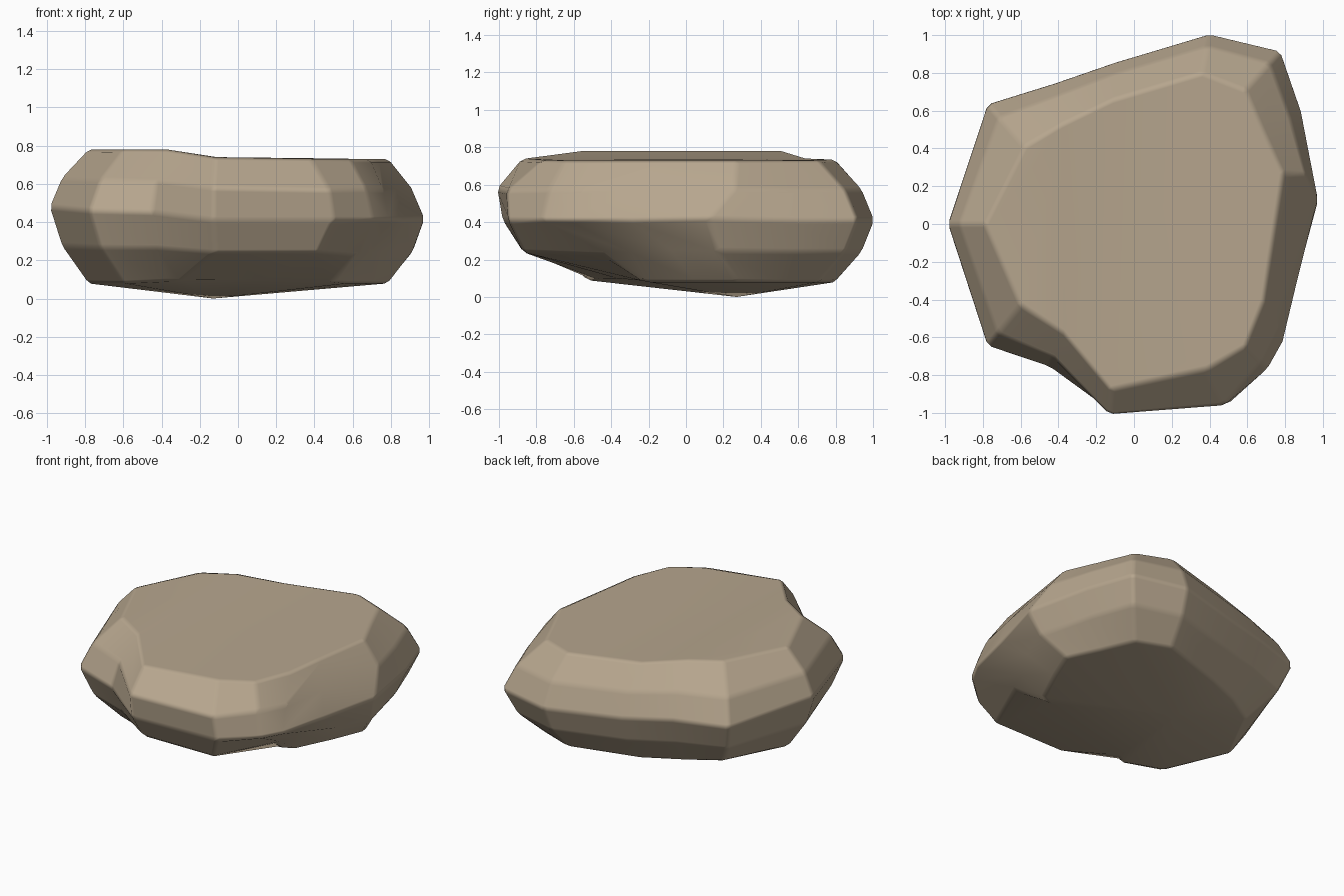
import bpy, bmesh
from mathutils import Vector

if "Cube" in bpy.data.objects:
    bpy.data.objects.remove(bpy.data.objects["Cube"])

# Columns round the rock: mid x,y,z | top rim x,y,z | bottom rim x,y,z
COLUMNS = [
    (-.45, -.76, .45, -.37, -.58, .78, -.37, -.53, .09),
    (-.78, -.65, .46, -.60, -.43, .78, -.60, -.43, .08),
    (-.99, .00, .48, -.79, .00, .78, -.79, .00, .08),
    (-.78, .64, .45, -.58, .41, .78, -.58, .41, .08),
    (-.42, .75, .45, -.38, .53, .78, -.37, .54, .08),
    (-.10, .86, .42, -.11, .66, .74, -.10, .66, .07),
    (.40, 1.01, .41, .36, .80, .735, .36, .80, .08),
    (.78, .92, .41, .59, .71, .73, .59, .71, .08),
    (.89, .60, .41, .69, .48, .73, .69, .48, .08),
    (.98, .12, .42, .79, .27, .73, .79, .27, .08),
    (.87, -.30, .41, .73, -.12, .73, .70, .05, .08),
    (.79, -.63, .41, .69, -.40, .73, .58, -.20, .08),
    (.71, -.77, .41, .59, -.65, .73, .50, -.25, .09),
    (.50, -.95, .41, .38, -.77, .73, .14, -.37, .10),
    (-.13, -.98, .41, -.12, -.88, .74, -.30, -.50, .10),
]
# Undercut at the front right corner, and the overhanging front brow
LOWER = {10: (.82, -.08, .25), 11: (.69, -.30, .24), 12: (.61, -.44, .23),
         13: (.42, -.87, .24), 14: (-.12, -.87, .24)}
UPPER = {13: (.48, -.96, .57), 14: (-.13, -1.01, .58), 9: (.91, .26, .58)}


def between(mid, rim):
    """Point on the rounded flank between the widest line and a rim."""
    p = mid.lerp(rim, .32)
    p.z = mid.z + (rim.z - mid.z) * .51
    return p


bm = bmesh.new()
rings = [[] for _ in range(5)]
for i, c in enumerate(COLUMNS):
    mid, top, bot = Vector(c[:3]), Vector(c[3:6]), Vector(c[6:])
    upper = UPPER.get(i, between(mid, top))
    lower = LOWER.get(i, between(mid, bot))
    for ring, p in zip(rings, (bot, lower, mid, upper, top)):
        ring.append(bm.verts.new(p))

# Flanks
n = len(COLUMNS)
for a, b in zip(rings, rings[1:]):
    for i in range(n):
        j = (i + 1) % n
        bm.faces.new((a[i], a[j], b[j], b[i]))

# Top: raised left part, sloping step, lower right part
top = rings[4]
bm.faces.new(top[0:5])
bm.faces.new((top[0], top[4], top[5], top[14]))
bm.faces.new(top[5:15])

# Shallow pointed underside
tip = bm.verts.new((-.13, .27, 0))
for i in range(n):
    bm.faces.new((rings[0][(i + 1) % n], rings[0][i], tip))
bmesh.ops.recalc_face_normals(bm, faces=bm.faces)

mesh = bpy.data.meshes.new("rock")
bm.to_mesh(mesh)
bm.free()
rock = bpy.data.objects.new("rock", mesh)
bpy.context.collection.objects.link(rock)

# Stone colour
stone = bpy.data.materials.new("stone")
stone.diffuse_color = (.47, .38, .27, 1)
stone.use_nodes = True
stone.node_tree.nodes["Principled BSDF"].inputs["Base Color"].default_value = stone.diffuse_color
mesh.materials.append(stone)

# Worn edges
bpy.context.view_layer.objects.active = rock
rock.select_set(True)
bpy.ops.object.shade_smooth_by_angle(angle=.35)
bevel = rock.modifiers.new("worn_edges", 'BEVEL')
bevel.width = .02
bevel.segments = 1
bevel.limit_method = 'ANGLE'
bevel.angle_limit = .3
bevel.harden_normals = True
